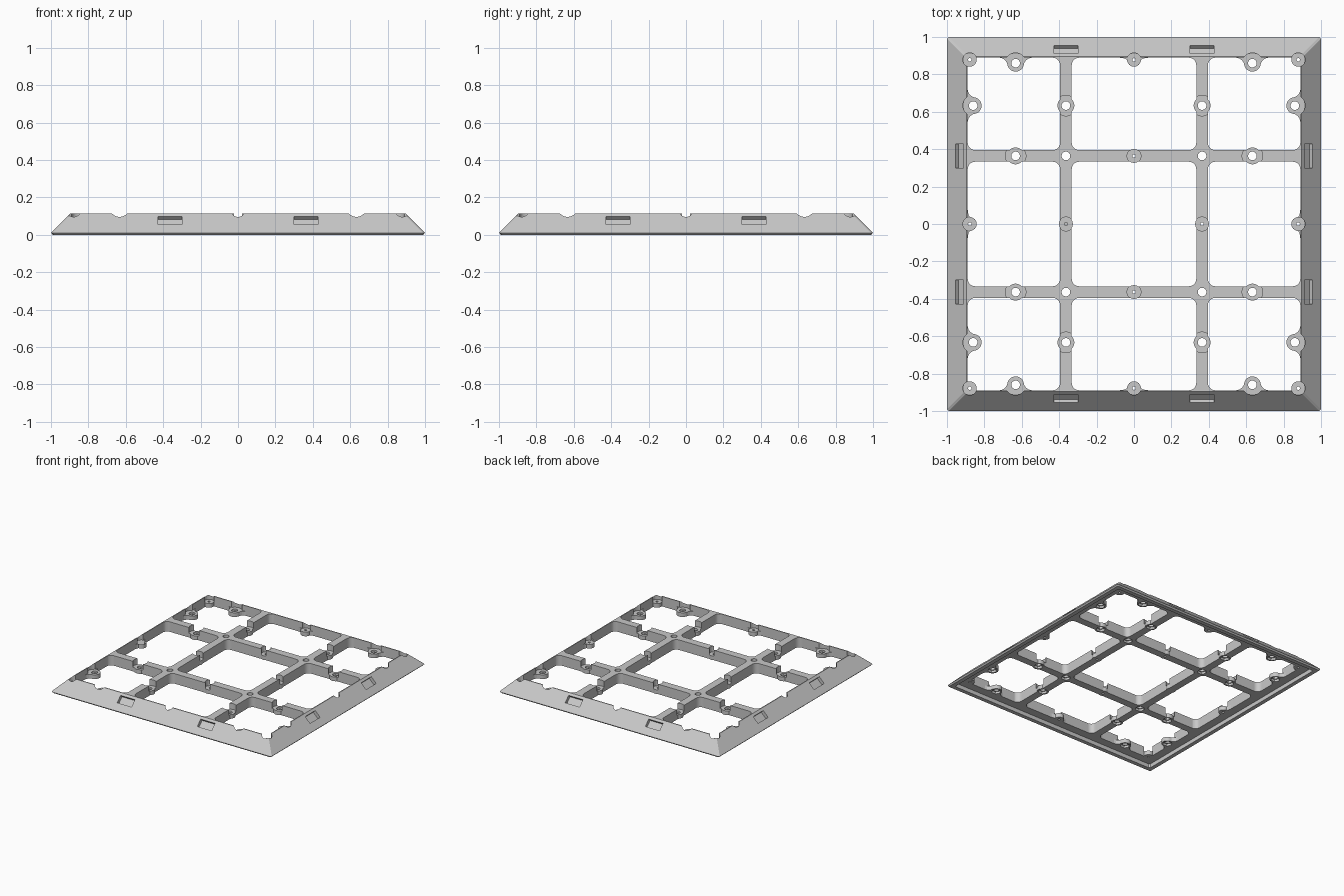
import bpy, bmesh, math
from mathutils import Matrix, Vector

cube = bpy.data.objects.get("Cube")
if cube:
    bpy.data.objects.remove(cube, do_unlink=True)

TOP, LUG_TOP, BASE = 0.115, 0.068, 0.033
WALL, BAR, HALF_BAR = 0.889, 0.364, 0.031

grey = bpy.data.materials.new("plain grey")
grey.use_nodes = True
grey.diffuse_color = (0.58, 0.58, 0.58, 1)
grey.node_tree.nodes["Principled BSDF"].inputs["Base Color"].default_value = grey.diffuse_color


def loft(bm, rings):
    """Closed solid through rings of 3D points listed bottom to top."""
    loops = [[bm.verts.new(p) for p in ring] for ring in rings]
    n = len(loops[0])
    bm.faces.new(loops[0][::-1])
    bm.faces.new(loops[-1])
    for low, high in zip(loops, loops[1:]):
        for i in range(n):
            j = (i + 1) % n
            bm.faces.new((low[i], low[j], high[j], high[i]))


def prism(bm, outline, z0, z1):
    loft(bm, [[(x, y, z) for x, y in outline] for z in (z0, z1)])


def arc(cx, cy, r, start, end, steps):
    return [(cx + r * math.cos(math.radians(start + (end - start) * i / steps)),
             cy + r * math.sin(math.radians(start + (end - start) * i / steps)))
            for i in range(steps + 1)]


def circle(x, y, r, sides=32):
    return arc(x, y, r, 0, 360, sides)[:-1]


def rounded(x0, x1, y0, y1, r):
    return (arc(x1 - r, y1 - r, r, 0, 90, 8) + arc(x0 + r, y1 - r, r, 90, 180, 8)
            + arc(x0 + r, y0 + r, r, 180, 270, 8) + arc(x1 - r, y0 + r, r, 270, 360, 8))


def finish(bm, name):
    bmesh.ops.recalc_face_normals(bm, faces=bm.faces)
    mesh = bpy.data.meshes.new(name)
    bm.to_mesh(mesh)
    bm.free()
    mesh.materials.append(grey)
    ob = bpy.data.objects.new(name, mesh)
    bpy.context.collection.objects.link(ob)
    return ob


def combine(target, bm, operation):
    """Apply an exact boolean and discard the helper."""
    tool = finish(bm, "helper")
    tool.hide_render = True
    mod = target.modifiers.new("shape", "BOOLEAN")
    mod.operation, mod.solver, mod.object = operation, "EXACT", tool
    graph = bpy.context.evaluated_depsgraph_get()
    result = bpy.data.meshes.new_from_object(target.evaluated_get(graph))
    target.modifiers.clear()
    target.data = result
    bpy.data.objects.remove(tool, do_unlink=True)


def turn(point, quarter):
    x, y = point
    for _ in range(quarter):
        x, y = -y, x
    return x, y


# Sloped outer frame with clipped corners and an undercut lower edge
def square_ring(h, z, clip=0.01):
    corner = [(h, h - clip), (h - clip, h)]
    return [(*turn(p, q), z) for q in range(4) for p in corner]


bm = bmesh.new()
loft(bm, [square_ring(0.99, 0), square_ring(1, 0.011), square_ring(0.896, TOP)])
frame = finish(bm, "grid_frame")

# Recessed underside, leaving a thin lip round the edge
bm = bmesh.new()
loft(bm, [square_ring(0.957, -0.1), square_ring(0.957, BASE)])
combine(frame, bm, "DIFFERENCE")

# Nine rounded openings leave the crossing bars
spans = [(-WALL, -BAR - HALF_BAR), (-BAR + HALF_BAR, BAR - HALF_BAR), (BAR + HALF_BAR, WALL)]
bm = bmesh.new()
for x0, x1 in spans:
    for y0, y1 in spans:
        prism(bm, rounded(x0, x1, y0, y1, 0.04), -0.1, 0.3)
combine(frame, bm, "DIFFERENCE")

# Screw positions: large and small, on the rim and on the bars
big_rim = [turn((s * 0.633, -0.86), q) for q in range(4) for s in (-1, 1)]
small_rim = [turn((0, -0.878), q) for q in range(4)]
corners = [turn((0.878, 0.878), q) for q in range(4)]
big_bar = [turn((s * 0.633, t * BAR), q) for q in (0, 1) for s in (-1, 1) for t in (-1, 1)]
small_bar = [turn((0, -BAR), q) for q in range(4)]
crossings = [turn((BAR, BAR), q) for q in range(4)]
BIG, SMALL = 0.045, 0.037


def flared_lug(u, r, centre, foot):
    """Outline of a rim lug on the front wall, flaring into the wall."""
    side = [(foot, -0.015), (foot, 0), (foot * 0.8, centre * 0.15),
            (r + (foot - r) * 0.25, centre * 0.5)]
    tip = arc(0, centre, r, 0, 180, 16)
    outline = side + tip + [(-a, b) for a, b in reversed(side)]
    return [(u + a, -WALL + b) for a, b in outline]


# Screw lugs, lower than the frame top
bm = bmesh.new()
for q in range(4):
    for u, r, centre, foot in ((-0.633, BIG, 0.029, 0.085), (0.633, BIG, 0.029, 0.085),
                               (0, SMALL, 0.011, 0.075)):
        prism(bm, [turn(p, q) for p in flared_lug(u, r, centre, foot)], BASE, LUG_TOP)
for places, r in ((corners, SMALL), (big_bar, BIG), (small_bar, SMALL)):
    for x, y in places:
        prism(bm, circle(x, y, r), BASE, LUG_TOP)
combine(frame, bm, "UNION")

# Round clearances above the lugs
bm = bmesh.new()
for places, r in ((big_rim + big_bar, 0.055), (small_rim + corners + small_bar, 0.037)):
    for x, y in places:
        prism(bm, circle(x, y, r), LUG_TOP - 0.001, 0.3)
combine(frame, bm, "DIFFERENCE")

# Through holes
bm = bmesh.new()
for places, r in ((big_rim + big_bar + crossings, 0.023),
                  (small_rim + small_bar + corners, 0.009)):
    for x, y in places:
        prism(bm, circle(x, y, r, 24), -0.1, 0.3)
combine(frame, bm, "DIFFERENCE")

# Six-sided nut pockets on the underside
bm = bmesh.new()
for x, y in big_rim + big_bar + crossings:
    prism(bm, circle(x, y, 0.036, 6), -0.1, BASE + 0.018)
combine(frame, bm, "DIFFERENCE")

# Clip pockets set square to the sloped sides, two per side
bm = bmesh.new()
for q in range(4):
    for x in (-BAR, BAR):
        place = (Matrix.Rotation(q * math.pi / 2, 4, "Z")
                 @ Matrix.Translation(Vector((x, -0.9335, 0.0775)))
                 @ Matrix.Rotation(math.pi / 4, 4, "X")
                 @ Matrix.Diagonal((0.13, 0.062, 0.052, 1)))
        bmesh.ops.create_cube(bm, size=1, matrix=place)
combine(frame, bm, "DIFFERENCE")
